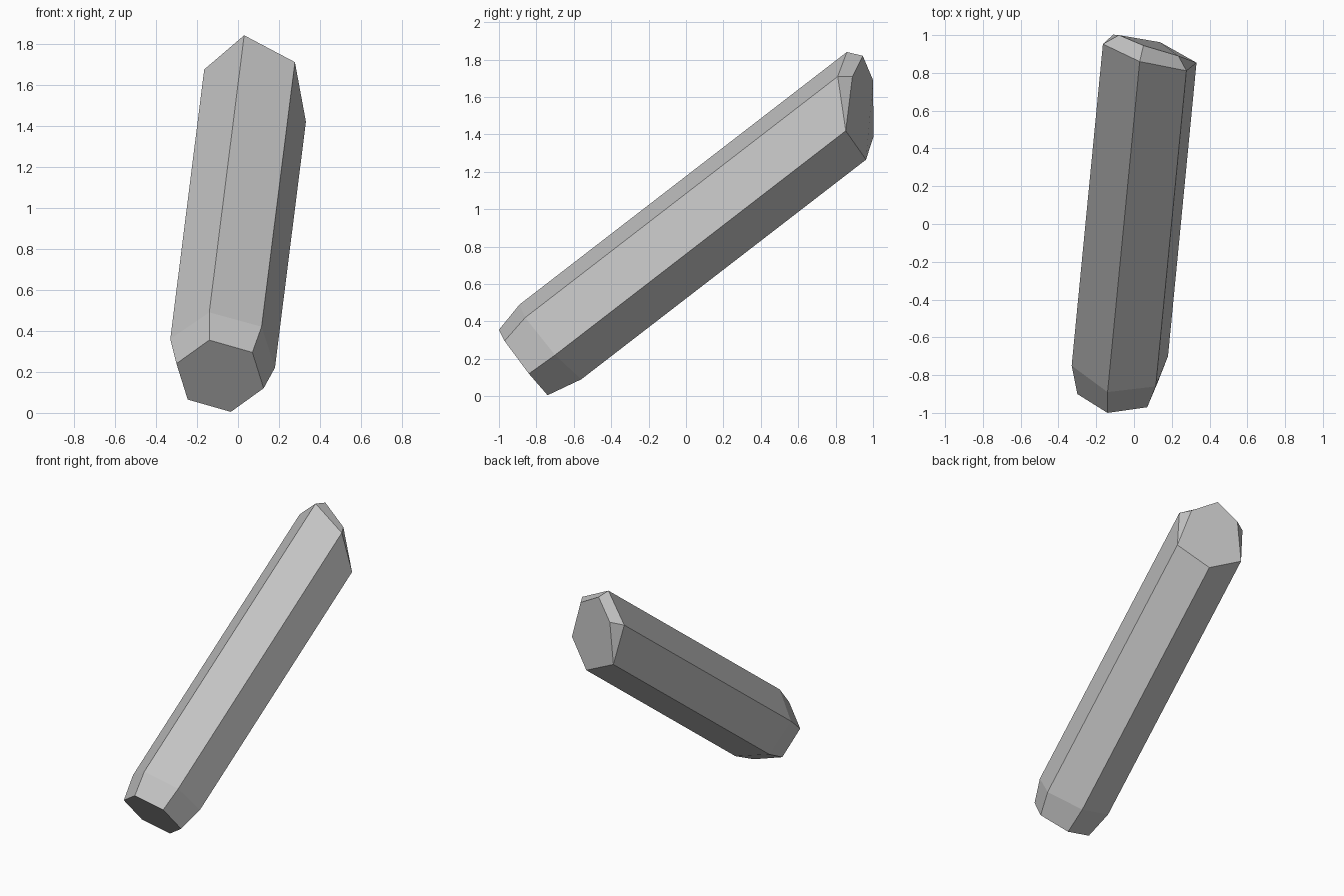
import bpy
import bmesh
from mathutils import Vector

cube = bpy.data.objects.get("Cube")
if cube:
    bpy.data.objects.remove(cube, do_unlink=True)


def make_material(name, value):
    material = bpy.data.materials.new(name)
    material.use_nodes = True
    colour = (value, value, value, 1.0)
    material.diffuse_color = colour
    material.node_tree.nodes["Principled BSDF"].inputs["Base Color"].default_value = colour
    return material


def symmetric_ring(centre, half):
    """Complete a hexagon from three corners by point symmetry."""
    centre = Vector(centre)
    corners = [Vector(corner) for corner in half]
    return corners + [2 * centre - corner for corner in corners]


bm = bmesh.new()


def add_ring(points):
    return [bm.verts.new(point) for point in points]


def bridge(lower, upper):
    count = len(lower)
    for i in range(count):
        j = (i + 1) % count
        bm.faces.new((lower[i], lower[j], upper[j], upper[i]))


# Lower cap and the shoulder where its taper meets the shaft
cap_points = symmetric_ring((-0.0875, -0.87, 0.18),
                            [(-0.14, -1.0, 0.355), (0.07, -0.97, 0.295), (0.125, -0.84, 0.12)])
shoulder_points = symmetric_ring((-0.075, -0.725, 0.29),
                                 [(-0.14, -0.89, 0.49), (0.115, -0.86, 0.42), (0.18, -0.70, 0.22)])

# Slanted shaft, each edge running a different length along the axis
axis = Vector((0.17, 1.75, 1.35))
lengths = [1.0, 0.955, 0.888, 0.87, 0.91, 0.973]
shaft_points = [point + axis * length for point, length in zip(shoulder_points, lengths)]

cap, shoulder, shaft = (add_ring(points) for points in (cap_points, shoulder_points, shaft_points))
bm.faces.new(cap)
bridge(cap, shoulder)
bridge(shoulder, shaft)

# Uneven chamfers around the upper end
top, side, low_side, bottom, low_back, back = shaft
ridge, side_tip, back_tip = add_ring([(0.05, 0.945, 1.82), (0.235, 0.89, 1.71), (-0.08, 1.0, 1.69)])
for face in ((top, ridge, back_tip, back),
             (top, side, side_tip, ridge),
             (side, low_side, side_tip),
             (back, back_tip, low_back),
             (ridge, side_tip, low_side, bottom, low_back, back_tip)):
    bm.faces.new(face)

bmesh.ops.recalc_face_normals(bm, faces=bm.faces)
mesh = bpy.data.meshes.new("crystal_shard")
bm.to_mesh(mesh)
bm.free()
mesh.materials.append(make_material("stone grey", 0.55))
shard = bpy.data.objects.new("crystal_shard", mesh)
bpy.context.collection.objects.link(shard)
